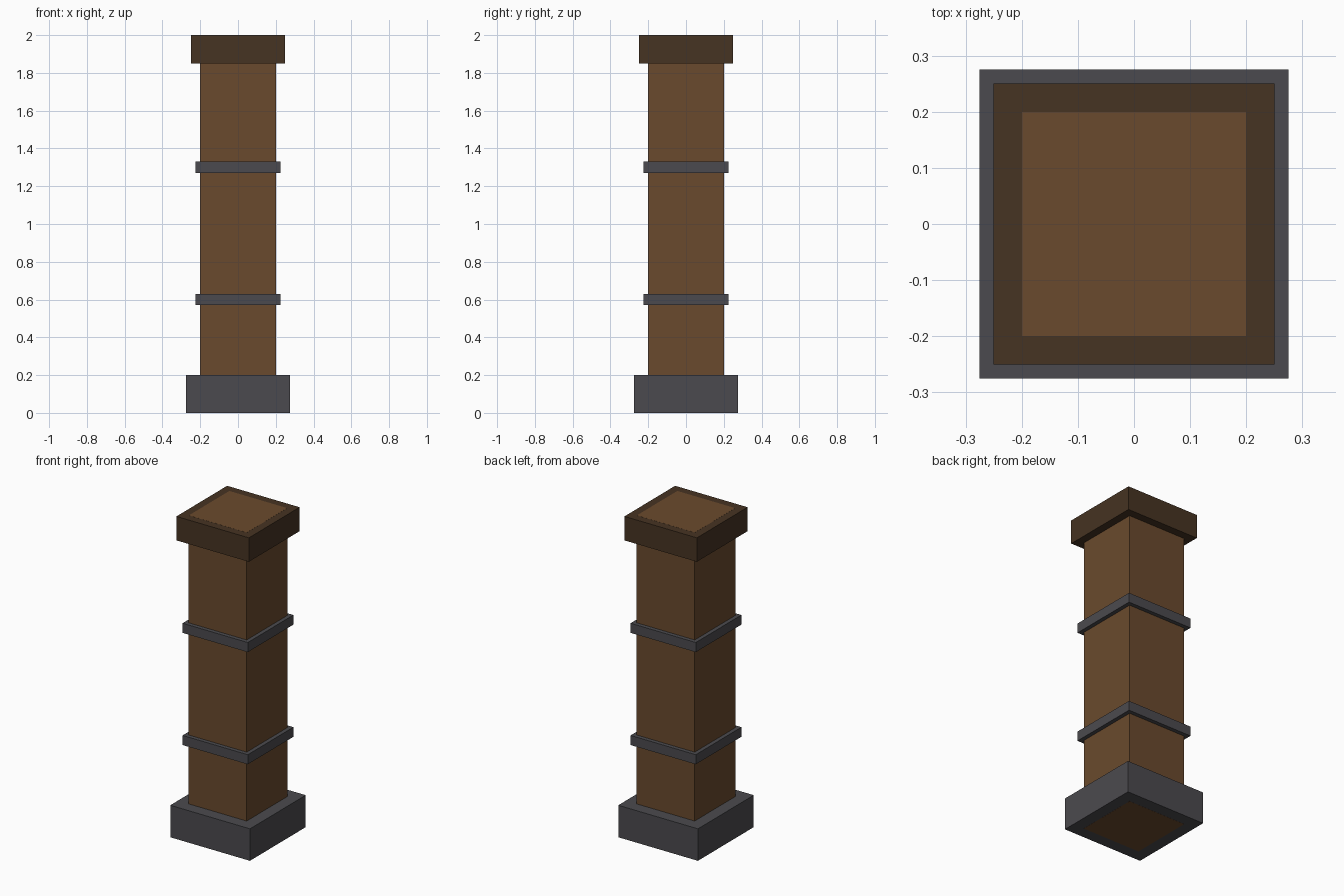
import bpy

if "Cube" in bpy.data.objects:
    bpy.data.objects.remove(bpy.data.objects["Cube"])


def material(name, rgb):
    """Flat colour given as 0-255 sRGB, stored as linear."""
    m = bpy.data.materials.new(name)
    lin = [((c / 255 + 0.055) / 1.055) ** 2.4 for c in rgb]
    m.diffuse_color = (*lin, 1.0)
    m.use_nodes = True
    m.node_tree.nodes["Principled BSDF"].inputs["Base Color"].default_value = m.diffuse_color
    return m


def box(name, width, z0, z1, mat):
    """Square box centred on the z axis, spanning z0 to z1."""
    bpy.ops.mesh.primitive_cube_add(size=1, location=(0, 0, (z0 + z1) / 2))
    ob = bpy.context.object
    ob.name = name
    ob.scale = (width, width, z1 - z0)
    bpy.ops.object.transform_apply(location=False, rotation=False, scale=True)
    ob.data.materials.append(mat)
    return ob


wood = material("brown wood", (106, 74, 45))
dark_wood = material("dark wood", (70, 51, 34))
iron = material("grey iron", (75, 74, 78))

# Full-height post, its ends just showing through the cap and the base
box("post", 0.40, 0.0, 2.0, wood)
box("base", 0.55, 0.0005, 0.20, iron)
box("cap", 0.50, 1.85, 1.9995, dark_wood)

# Metal bands around the post
for name, z in (("lower_band", 0.60), ("upper_band", 1.30)):
    box(name, 0.45, z - 0.03, z + 0.03, iron)
